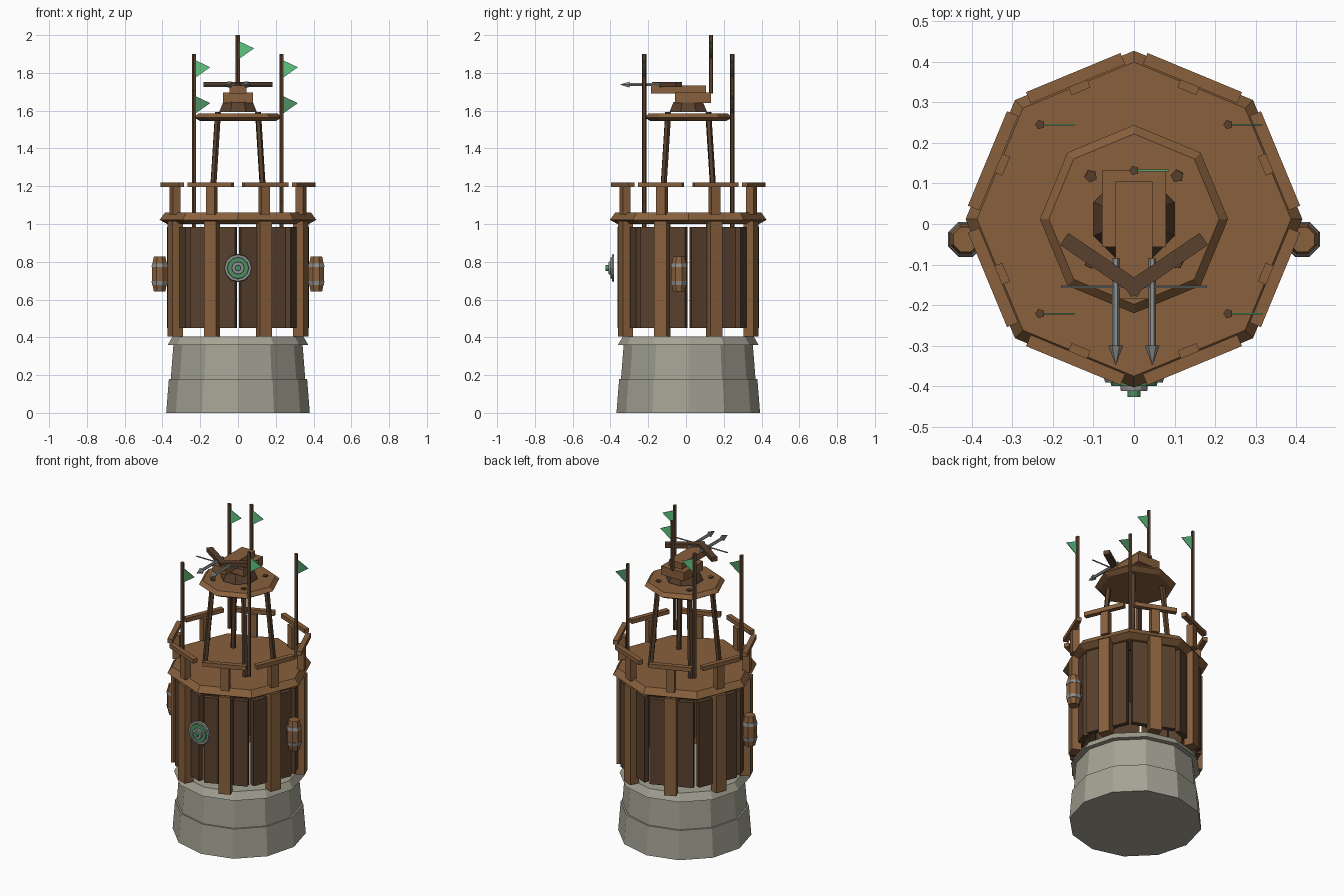
import bpy, bmesh, math
from mathutils import Matrix, Vector

if "Cube" in bpy.data.objects:
    bpy.data.objects.remove(bpy.data.objects["Cube"], do_unlink=True)


def material(name, rgb):
    m = bpy.data.materials.new(name)
    m.use_nodes = True
    m.diffuse_color = (*rgb, 1)
    m.node_tree.nodes["Principled BSDF"].inputs["Base Color"].default_value = (*rgb, 1)
    return m


WOOD = material("warm wood", (.25, .118, .047))
DARK = material("dark wood", (.1, .052, .026))
STONE = material("stone", (.376, .366, .296))
METAL = material("grey metal", (.28, .28, .27))
GREEN = material("bright green", (.115, .56, .23))
DEEP = material("deep green", (.076, .283, .125))
CY = .012  # tower axis in y
AXIS = Matrix.Translation((0, CY, 0))


def finish(name, bm, matrix, mats, rule=None):
    bmesh.ops.recalc_face_normals(bm, faces=bm.faces)
    if rule:
        for f in bm.faces:
            f.material_index = rule(f)
    bm.transform(matrix)
    me = bpy.data.meshes.new(name)
    bm.to_mesh(me)
    bm.free()
    for m in mats:
        me.materials.append(m)
    ob = bpy.data.objects.new(name, me)
    bpy.context.collection.objects.link(ob)
    return ob


def turned(name, profile, sides, mats, matrix=AXIS, phase=0, rule=None):
    """Closed faceted solid from (radius, height) pairs."""
    bm = bmesh.new()
    rings = []
    for r, z in profile:
        rings.append([bm.verts.new((r * math.cos(phase + math.tau * i / sides),
                                    r * math.sin(phase + math.tau * i / sides), z))
                      for i in range(sides)])
    for a, b in zip(rings, rings[1:]):
        for i in range(sides):
            j = (i + 1) % sides
            bm.faces.new((a[i], a[j], b[j], b[i]))
    bm.faces.new(rings[0])
    bm.faces.new(rings[-1])
    return finish(name, bm, matrix, mats, rule)


def box(name, size, center, mat, matrix=Matrix()):
    bm = bmesh.new()
    bmesh.ops.create_cube(bm, size=1, matrix=Matrix.Translation(center) @ Matrix.Diagonal((*size, 1)))
    return finish(name, bm, matrix, [mat])


def rod(name, start, end, radius, mat, sides=5):
    start, end = Vector(start), Vector(end)
    d = end - start
    place = Matrix.Translation(start) @ d.to_track_quat('Z', 'Y').to_matrix().to_4x4()
    return turned(name, [(radius, 0), (radius, d.length)], sides, [mat], place)


def flag(name, x, y, top, mat):
    bm = bmesh.new()
    pts = [(x, top - .03), (x, top - .13), (x + .085, top - .07)]
    front = [bm.verts.new((px, y - .002, pz)) for px, pz in pts]
    back = [bm.verts.new((px, y + .002, pz)) for px, pz in pts]
    bm.faces.new(front)
    bm.faces.new(back[::-1])
    for i in range(3):
        j = (i + 1) % 3
        bm.faces.new((front[i], back[i], back[j], front[j]))
    return finish(name, bm, Matrix(), [mat])


# Stone foundation
turned("stone_base", [(.38, 0), (.366, .18), (.356, .18), (.342, .36), (.372, .36), (.346, .405)], 12, [STONE])

# Eight sides: planks, post, railing
for k in range(8):
    side = AXIS @ Matrix.Rotation(math.radians(22.5 + 45 * k), 4, 'Z')
    for n, t in enumerate((-.086, 0, .086)):
        out = .332 if n == 1 else .338
        box(f"wall_plank_{k}_{n}", (.03, .084, .535), (out, t, .717), DARK, side)
    box(f"wall_post_{k}", (.058, .07, .61), (.36, 0, .71), WOOD, side)
    box(f"rail_post_{k}", (.042, .05, .15), (.362, 0, 1.125), WOOD, side)
    box(f"hand_rail_{k}", (.03, .252, .026), (.376, 0, 1.208), WOOD, side)

# Main deck and lookout deck
turned("main_deck", [(.375, 1.0), (.415, 1.022), (.387, 1.06)], 8, [WOOD])
turned("lookout_deck", [(.2, 1.545), (.232, 1.563), (.21, 1.585)], 8, [WOOD])
for sx in (-1, 1):
    for sy in (-1, 1):
        rod(f"lookout_leg_{sx}_{sy}", (sx * .14, CY + sy * .14, 1.05),
            (sx * .106, CY + sy * .106, 1.592), .016, DARK)

# Flag poles, alternating tall and short
for sx in (-1, 1):
    for sy in (-1, 1):
        tall = sx * sy < 0
        top = 1.9 if tall else 1.71
        x, y = sx * .232, CY + sy * .233
        rod(f"flag_pole_{sx}_{sy}", (x, y, 1.12 if tall else .95), (x, y, top), .012, DARK)
        flag(f"flag_{sx}_{sy}", x, y, top, GREEN if tall else DEEP)
rod("rear_flag_pole", (0, .132, 1.69), (0, .132, 2.0), .012, DARK)
flag("rear_flag", 0, .132, 2.0, GREEN)

# Mounted double crossbow
turned("turret_base", [(.108, 1.592), (.085, 1.645)], 8, [DARK], phase=math.pi / 8)
box("turret_block", (.158, .19, .055), (0, .038, 1.668), WOOD)
box("crossbow_stock", (.092, .29, .042), (0, -.04, 1.712), WOOD)
for sx in (-1, 1):
    start, end = Vector((sx * .172, -.037, 0)), Vector((-sx * .017, -.165, 0))
    d = end - start
    place = Matrix.Translation((start + end) / 2) @ Matrix.Rotation(math.atan2(d.y, d.x), 4, 'Z')
    box(f"bow_arm_{sx}", (d.length, .036, .026), (0, 0, 1.738), DARK, place)
    aim = Matrix.Translation((sx * .045, -.085, 1.738)) @ Matrix.Rotation(math.pi / 2, 4, 'X')
    turned(f"bolt_{sx}", [(.009, 0), (.009, .215), (.018, .215), (.001, .262)], 6, [METAL], aim)
rod("bow_string", (-.18, -.155, 1.738), (.18, -.155, 1.738), .004, METAL)

# Round shield on the front corner
face = Matrix.Translation((0, -.38, .767)) @ Matrix.Rotation(math.pi / 2, 4, 'X')
for name, r, near, far, mat in (("shield_rim", .074, 0, .011, METAL), ("shield_field", .058, .011, .019, DEEP),
                                ("shield_ring", .034, .019, .031, METAL), ("shield_boss", .016, .031, .047, DEEP)):
    turned(name, [(r, near), (r * .96, far)], 12, [mat], face)

# Side barrels with metal hoops
for sx in (-1, 1):
    place = Matrix.Translation((sx * .415, -.038, .735))
    turned(f"barrel_{sx}", [(.033, -.093), (.044, -.04), (.044, .04), (.033, .093)], 8, [WOOD],
           place, math.pi / 8)
    for s in (-1, 1):
        turned(f"barrel_hoop_{sx}_{s}", [(.043, s * .057), (.0465, s * .037)], 8, [METAL], place, math.pi / 8)
